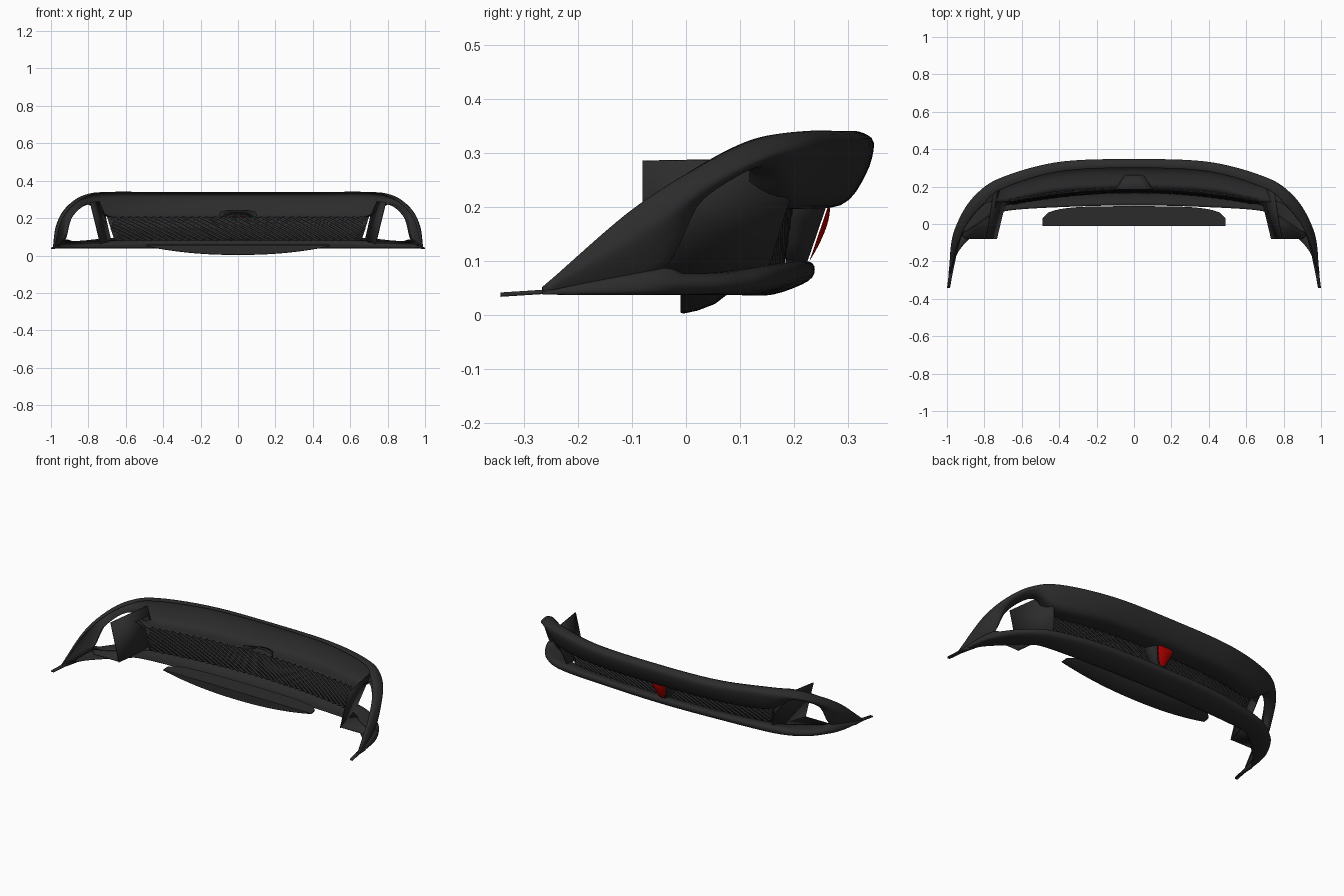
import bpy, math
from mathutils import Vector

if "Cube" in bpy.data.objects:
    bpy.data.objects.remove(bpy.data.objects["Cube"])

def mat(name, c):
    m = bpy.data.materials.new(name)
    m.diffuse_color = (*c, 1)
    m.use_nodes = True
    m.node_tree.nodes["Principled BSDF"].inputs["Base Color"].default_value = m.diffuse_color
    return m
BLACK, RED = mat("black_plastic", (.025, .025, .025)), mat("red_lens", (.45, .0, .0))

def make(name, verts, faces, m=BLACK, mirror=False, thick=0, angle=35):
    me = bpy.data.meshes.new(name)
    me.from_pydata([tuple(v) for v in verts], [], faces)
    ob = bpy.data.objects.new(name, me)
    bpy.context.collection.objects.link(ob)
    me.materials.append(m)
    if mirror:
        mod = ob.modifiers.new("mirror", 'MIRROR')
        mod.use_clip = True
    if thick:
        s = ob.modifiers.new("solid", 'SOLIDIFY')
        s.thickness, s.offset = thick, 0
    bpy.ops.object.select_all(action='DESELECT')
    ob.select_set(True)
    bpy.context.view_layer.objects.active = ob
    bpy.ops.object.mode_set(mode='EDIT')
    bpy.ops.mesh.select_all(action='SELECT')
    bpy.ops.mesh.normals_make_consistent(inside=False)
    bpy.ops.object.mode_set(mode='OBJECT')
    bpy.ops.object.shade_smooth_by_angle(angle=math.radians(angle))
    return ob

def smooth_rail(pts, n):
    # Catmull-Rom through the points, mirrored in x at the start
    p = [Vector(q) for q in pts]
    first = Vector((-p[1].x, p[1].y, p[1].z))
    p = [first] + p + [p[-1] * 2 - p[-2]]
    out = []
    for i in range(1, len(p) - 2):
        a, b, c, d = p[i - 1:i + 3]
        for k in range(n):
            t = k / n
            out.append(.5 * (2 * b + (c - a) * t + (2 * a - 5 * b + 4 * c - d) * t * t
                             + (3 * b - a - 3 * c + d) * t ** 3))
    return out + [p[-2]]

def grid(rows, closed=False):
    w = len(rows[0])
    verts = [v for r in rows for v in r]
    faces = []
    for j in range(len(rows) - (0 if closed else 1)):
        k = (j + 1) % len(rows)
        faces += [(j * w + i, j * w + i + 1, k * w + i + 1, k * w + i) for i in range(w - 1)]
    return verts, faces

def across(rails, sub):
    # smooth the section from rail to rail
    cols = []
    for sec in zip(*rails):
        p = [sec[0] * 2 - sec[1], *sec, sec[-1] * 2 - sec[-2]]
        col = []
        for i in range(1, len(p) - 2):
            a, b, c, d = p[i - 1:i + 3]
            for k in range(sub):
                t = k / sub
                col.append(.5 * (2 * b + (c - a) * t + (2 * a - 5 * b + 4 * c - d) * t * t
                                 + (3 * b - a - 3 * c + d) * t ** 3))
        cols.append(col + [sec[-1]])
    return cols

# upper bar sweeping round into the side wing: flange, crest, widest, middle, lower edge, shelf
upper = [
    [(0, .30, .335), (.4, .28, .335), (.7, .19, .335), (.80, .11, .318), (.885, .01, .265), (.945, -.115, .18), (.98, -.265, .045)],
    [(0, .32, .337), (.4, .305, .337), (.7, .225, .337), (.82, .14, .322), (.90, .03, .272), (.955, -.1, .19), (.985, -.265, .05)],
    [(0, .345, .318), (.4, .33, .318), (.7, .25, .318), (.835, .165, .30), (.92, .05, .25), (.967, -.09, .17), (.987, -.265, .047)],
    [(0, .33, .26), (.4, .315, .26), (.7, .235, .26), (.83, .155, .285), (.925, .03, .22), (.97, -.08, .14), (.988, -.265, .045)],
    [(0, .285, .205), (.4, .27, .205), (.69, .2, .21), (.81, .14, .275), (.905, .03, .215), (.937, -.055, .083), (.988, -.265, .043)],
    [(0, .19, .2), (.4, .175, .2), (.67, .12, .205), (.79, .11, .275), (.885, .01, .21), (.925, -.07, .083), (.98, -.265, .043)]]
# lower lip: inner shelf, top edge, nose, under-nose, base, inner base
lower = [
    [(0, .165, .085), (.4, .15, .085), (.68, .10, .08), (.8, .02, .075), (.88, -.03, .075), (.925, -.07, .083), (.98, -.265, .043)],
    [(0, .215, .098), (.4, .2, .098), (.69, .15, .09), (.83, .08, .078), (.91, 0, .075), (.938, -.055, .083), (.988, -.265, .043)],
    [(0, .235, .09), (.4, .22, .09), (.71, .17, .08), (.85, .095, .068), (.93, 0, .065), (.962, -.09, .07), (.988, -.265, .042)],
    [(0, .225, .065), (.4, .21, .065), (.71, .165, .055), (.855, .09, .05), (.935, -.01, .05), (.97, -.1, .05), (.99, -.265, .041)],
    [(0, .16, .04), (.4, .145, .04), (.68, .12, .04), (.83, .07, .04), (.92, -.02, .04), (.965, -.11, .04), (.988, -.265, .04)],
    [(0, .10, .04), (.4, .09, .04), (.68, .07, .04), (.76, .03, .04), (.86, -.06, .04), (.94, -.15, .04), (.98, -.265, .04)]]
for name, rails in (("upper_bar", upper), ("lower_lip", lower)):
    make(name, *grid(across([smooth_rail(r, 10) for r in rails], 4)), mirror=True, thick=.004, angle=50)

# duct inner wall and floor beside each corner opening
make("duct_wall", [(.735, -.08, .06), (.79, -.08, .285), (.745, .2, .29), (.71, .19, .21), (.68, .15, .08)],
     [(0, 1, 2, 3, 4)], mirror=True, thick=.005)
make("duct_floor", [(.735, -.08, .066), (.9, -.08, .066), (.935, -.05, .068), (.9, .0, .068),
                    (.83, .075, .07), (.69, .14, .075)], [(0, 1, 2, 3, 4, 5)], mirror=True, thick=.006)

# thin tail tabs
make("tail_tab", [(.95, -.17, .041), (.985, -.2, .041), (.99, -.265, .043), (1.0, -.343, .038),
                  (.984, -.343, .038), (.97, -.265, .043)], [(0, 1, 2, 3, 4, 5)], mirror=True, thick=.008)

# grille backing and diagonal mesh strands
def grille_pt(x, t, off=0):
    x *= .66 + .04 * t
    return Vector((x, .172 - .15 * x * x + .02 * t + off, .08 + .127 * t))
make("grille_backing", *grid([[grille_pt(-1 + i / 16, j / 2) for i in range(33)] for j in range(3)]), thick=.003)
cu = bpy.data.curves.new("grille_mesh", 'CURVE')
cu.dimensions = '3D'
cu.bevel_depth, cu.bevel_resolution = .0055, 1
SPAN, N = .36, 34
for d in (1, -1):
    for k in range(-6, N + 6):
        x0 = -1 + 2 * k / N
        pts = [(x0 + d * SPAN * (i / 8 - .5), i / 8) for i in range(9)]
        pts = [p for p in pts if abs(p[0]) <= 1]
        if len(pts) > 1:
            sp = cu.splines.new('POLY')
            sp.points.add(len(pts) - 1)
            for q, (x, t) in zip(sp.points, pts):
                q.co = (*grille_pt(x, t, d * .003), 1)
mesh_ob = bpy.data.objects.new("grille_mesh", cu)
bpy.context.collection.objects.link(mesh_ob)
cu.materials.append(BLACK)

# central rear light: red lens in a tapered housing
half = [(0, .10), (.014, .105), (.03, .13), (.043, .165), (.05, .19), (.046, .203), (.025, .209), (0, .21)]
ring = half + [(-x, z) for x, z in half[-2:0:-1]]
def lens_ring(s, bulge):
    return [Vector((x * s, .228 + .34 * (.165 + (z - .165) * s - .1) + bulge, .165 + (z - .165) * s)) for x, z in ring]
def loop(r):
    return r + [r[0]]
make("rear_light_lens", *grid([loop(lens_ring(s, .01 * (1 - s * s))) for s in (1, .8, .6, .4, .2, .01)]), m=RED)
back = [Vector((x * 2, .185, .10 + (z - .10) * 1.3)) for x, z in ring]
make("rear_light_housing", *grid([loop(back), loop(lens_ring(1.06, -.004))]), thick=.003)

# central under-floor fin with curved belly
rows = []
for i in range(33):
    u = -1 + i / 16
    x = .49 * u
    zb = .003 + .046 * abs(u) ** 2.2
    yb = .03 + .065 * math.sqrt(max(0, 1 - u ** 4))
    sec = [(-.01, .055), (-.01, zb + .002), (-.005, zb)]
    sec += [(-.01 + (yb + .01) * t, zb + (.058 - zb) * f) for t, f in ((.3, .1), (.6, .32), (.85, .68), (1, 1))]
    rows.append([Vector((x, y, z)) for y, z in sec + sec[:1]])
v, f = grid(rows)
f += [tuple(range(7)), tuple(32 * 8 + k for k in range(7))]
make("underfloor_fin", v, f)
